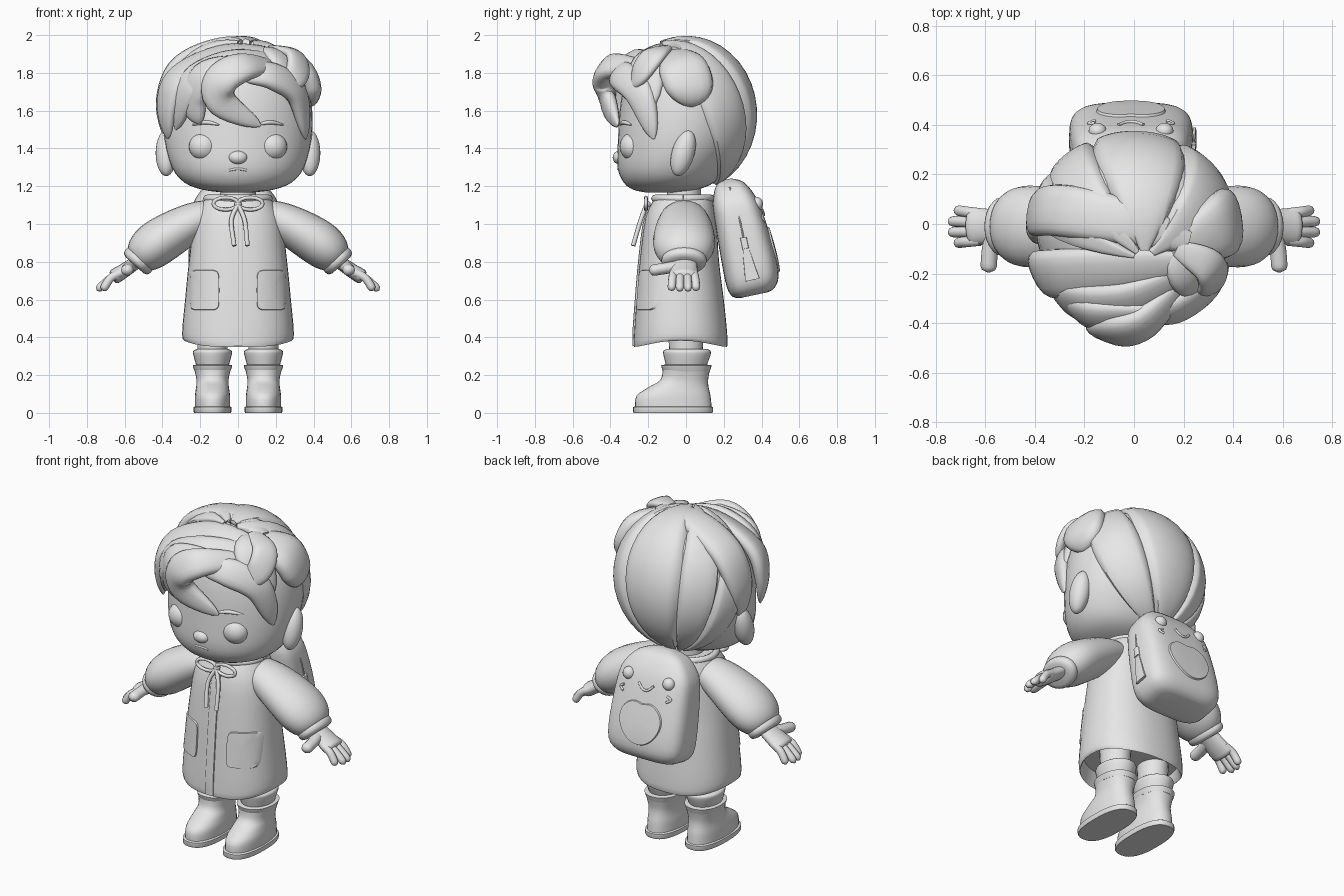
import bpy, bmesh, math
from math import sin, cos, pi, radians
from mathutils import Vector, Matrix

if "Cube" in bpy.data.objects:
    bpy.data.objects.remove(bpy.data.objects["Cube"])

grey = bpy.data.materials.new("plain_grey")
grey.diffuse_color = (0.8, 0.8, 0.8, 1)
grey.use_nodes = True
grey.node_tree.nodes["Principled BSDF"].inputs["Base Color"].default_value = grey.diffuse_color
HEAD = Vector((0, -0.02, 1.55))
SIDES = ((1, "left"), (-1, "right"))


def finish(name, bm, mat=None, angle=50):
    bmesh.ops.recalc_face_normals(bm, faces=bm.faces)
    me = bpy.data.meshes.new(name)
    bm.to_mesh(me)
    bm.free()
    me.materials.append(grey)
    ob = bpy.data.objects.new(name, me)
    bpy.context.collection.objects.link(ob)
    if mat:
        ob.matrix_world = mat
    bpy.ops.object.select_all(action='DESELECT')
    ob.select_set(True)
    bpy.context.view_layer.objects.active = ob
    bpy.ops.object.shade_smooth_by_angle(angle=radians(angle))
    return ob


def spline(rows, k):
    """Catmull-Rom through tuples of any length, k steps per span."""
    ext = [rows[0]] + list(rows) + [rows[-1]]
    out = []
    for i in range(1, len(ext) - 2):
        for j in range(k):
            t = j / k
            out.append(tuple(0.5 * (2*b + (c-a)*t + (2*a-5*b+4*c-d)*t*t + (3*b-a-3*c+d)*t**3)
                             for a, b, c, d in zip(ext[i-1], ext[i], ext[i+1], ext[i+2])))
    return out + [tuple(rows[-1])]


def spow(v, e):
    return math.copysign(abs(v) ** (2 / e), v)


def skin(name, rings, mat=None, angle=50):
    bm = bmesh.new()
    vs = [[bm.verts.new(p) for p in r] for r in rings]
    n = len(vs[0])
    for a, b in zip(vs, vs[1:]):
        for i in range(n):
            bm.faces.new((a[i], a[(i+1) % n], b[(i+1) % n], b[i]))
    bm.faces.new(vs[0])
    bm.faces.new(vs[-1])
    return finish(name, bm, mat, angle)


def loft(name, rows, cx=0, n=40, e=2.0, k=3, mat=None):
    """Rows of height, half width, front y, back y."""
    return skin(name, [[(cx + rx * spow(cos(2*pi*i/n), e),
                         (f+b)/2 + (b-f)/2 * spow(sin(2*pi*i/n), e), z) for i in range(n)]
                       for z, rx, f, b in spline(rows, k)], mat)


def surface(rows, e, back):
    """Front or back y of a loft as a function of x and z."""
    rows = spline(rows, 3)

    def y(x, z):
        for a, b in zip(rows, rows[1:]):
            if z <= b[0]:
                break
        t = min(1, max(0, (z - a[0]) / (b[0] - a[0])))
        rx, f, k = (p + (q - p) * t for p, q in zip(a[1:], b[1:]))
        return (f+k)/2 + back * (k-f)/2 * max(0, 1 - abs(x/rx) ** e) ** (1/e)
    return y


def even(t):
    return 1


def rounded(t):
    return math.sqrt(max(.04, 1 - max(0, (t - .8) / .2) ** 2))


def lens(t):
    return .25 + .75 * sin(pi * t)


def lock_shape(t):
    return (.4 + .6 * sin(min(1, t / .45) * pi / 2)) * (1 - .93 * max(0, (t - .45) / .55) ** 3)


def sweep(name, pts, a, b, up=None, shape=even, n=16, k=6, mat=None, e=2.0):
    """Tube of side radius a and depth radius b; up gives the depth direction."""
    P = [Vector(p) for p in spline(pts, k)]
    rings = []
    for i, p in enumerate(P):
        s = shape(i / (len(P) - 1))
        T = (P[min(i+1, len(P)-1)] - P[max(i-1, 0)]).normalized()
        N = Vector(up) if up else p - HEAD
        N = (N - T * N.dot(T)).normalized()
        S = T.cross(N)
        rings.append([p + S*a*s*spow(cos(2*pi*j/n), e) + N*b*s*spow(sin(2*pi*j/n), e) for j in range(n)])
    return skin(name, rings, mat)


def tube(name, pts, r, up=(0, 1, .01), mat=None):
    return sweep(name, pts, r, r, up, even, 8, 5, mat)


def ball(name, loc, scale, tilt=0, mat=None):
    bm = bmesh.new()
    bmesh.ops.create_uvsphere(bm, u_segments=24, v_segments=14, radius=1)
    bm.transform(Matrix.Translation(loc) @ Matrix.Rotation(radians(tilt), 4, 'X') @ Matrix.Diagonal((*scale, 1)))
    return finish(name, bm, mat)


def plate(name, cx, cz, hx, hz, surf, e, lift, mat=None, heart=0):
    """Thin patch lying on a surface, lifted outward."""
    rings, n = [], 40
    for s in (.02, .25, .5, .75, .96, 1):
        ring = []
        for i in range(n):
            u, v = s * spow(cos(2*pi*i/n), e), s * spow(sin(2*pi*i/n), e)
            x = cx + hx * u * (1 + heart * v)
            z = cz + hz * (v - heart * math.exp(-(u * 4) ** 2) * max(0, v))
            ring.append((x, surf(x, z) + (lift if s < 1 else -lift * .6), z))
        rings.append(ring)
    return skin(name, rings, mat, 30)


# head and face
loft("head", [(1.168, .09, -.22, -.03), (1.182, .19, -.28, .06), (1.22, .285, -.33, .15), (1.3, .35, -.362, .22),
              (1.45, .39, -.36, .3), (1.65, .388, -.345, .325), (1.8, .335, -.3, .275), (1.9, .23, -.2, .19),
              (1.945, .05, -.05, .05)], e=2.04)
ball("nose", (0, -.352, 1.352), (.05, .036, .036))
tube("mouth", [(-.045, -.353, 1.285), (0, -.358, 1.292), (.045, -.353, 1.285)], .007)
loft("neck", [(1.08, .1, -.1, .08), (1.25, .09, -.1, .08)], k=1)
for s, side in SIDES:
    ball(side + "_eye", (s*.182, -.283, 1.41), (.078, .068, .074))
    sweep(side + "_eyebrow", [(s*.1, -.35, 1.525), (s*.17, -.328, 1.538), (s*.24, -.288, 1.525)],
          .011, .012, (0, -1, 0), lens)
    ball(side + "_ear", (s*.38, -.015, 1.375), (.056, .06, .125), -16)

# back hair: bulging wedges running from crown to nape
axis = Vector((.1, -.38, .92)).normalized()
ex = (Vector((1, 0, 0)) - axis * axis.x).normalized()
ey = axis.cross(ex)
edges = [14, 58, 115, 148, 176]
bm = bmesh.new()
for a0, a1 in zip(edges, edges[1:]):
    grid = []
    for i in range(19):
        th = radians(6 + 166 * i / 18)
        row = []
        for j in range(13):
            v = j / 12
            az = radians(a0 + (a1 - a0) * v)
            r = (.975 + .03 * (1 - (2*v - 1) ** 4)) if 0 < j < 12 else .92
            d = (axis * cos(th) + (ex * cos(az) + ey * sin(az)) * sin(th)) * r
            row.append(bm.verts.new((d.x * .415, d.y * .375, 1.58 + d.z * .415)))
        grid.append(row)
    for a, b in zip(grid, grid[1:]):
        for j in range(12):
            bm.faces.new((a[j], a[j+1], b[j+1], b[j]))
finish("back_hair", bm)


# hair locks
def lock(name, pts, width, thick):
    sweep(name, pts, width, thick, None, lock_shape, e=2.4)


lock("side_lock_rear", [(.22, -.07, 1.92), (-.04, .01, 1.955), (-.3, .055, 1.85), (-.395, .04, 1.65),
                        (-.38, .01, 1.44)], .105, .045)
lock("side_lock_front", [(.22, -.16, 1.9), (-.05, -.18, 1.9), (-.31, -.2, 1.78), (-.375, -.2, 1.62), (-.37, -.19, 1.45)],
     .105, .045)
lock("fringe_sweep", [(.2, -.2, 1.87), (-.02, -.31, 1.85), (-.25, -.31, 1.74), (-.33, -.23, 1.5)], .1, .045)
lock("fringe_left", [(.06, -.36, 1.86), (-.16, -.365, 1.8), (-.235, -.325, 1.66), (-.2, -.325, 1.53)], .085, .045)
lock("fringe_curl", [(.2, -.24, 1.83), (.04, -.4, 1.835), (-.09, -.43, 1.76), (-.08, -.41, 1.64), (.12, -.36, 1.52)],
     .095, .05)
lock("fringe_right", [(.04, -.375, 1.78), (.17, -.34, 1.785), (.31, -.245, 1.69), (.36, -.17, 1.45)], .085, .045)
lock("crown_lock", [(.17, -.1, 1.92), (.25, -.2, 1.84), (.35, -.2, 1.6)], .11, .04)
lock("puff_lock", [(.2, -.08, 1.9), (.33, -.02, 1.83), (.38, .02, 1.72), (.385, .03, 1.62)], .135, .06)
lock("loose_curl", [(.17, -.1, 1.935), (.3, -.17, 1.895), (.31, -.25, 1.79), (.2, -.31, 1.71)], .075, .03)

# coat, hollow below with the hem rising at the sides
coat_rows = [(.35, .284, -.275, .217), (.42, .296, -.275, .218), (.6, .28, -.262, .2), (.8, .26, -.245, .175),
             (1.03, .228, -.215, .16), (1.14, .17, -.165, .14)]
coat = loft("coat", [(.44, .265, -.25, .19)] + coat_rows, e=2.3)
for v in coat.data.vertices:
    if v.co.z < .4:
        v.co.z += .035 * (abs(v.co.x) / .29) ** 4 * (.4 - v.co.z) / .05
coat_y = surface(coat_rows, 2.3, -1)
sweep("placket", [(0, coat_y(0, .355 + .072*i), .355 + .072*i) for i in range(11)], .027, .009, (0, -1, 0), k=2, e=6)
tube("collar", [(.165*cos(pi*i/12), -.015 + .15*sin(pi*i/12), 1.135) for i in range(25)], .02, (0, 0, 1))
ball("bow_knot", (0, -.205, 1.105), (.02, .018, .018))
for s, side in SIDES:
    plate(side + "_pocket", s*.178, .65, .08, .108, coat_y, 6, -.009)
    loop = [(s*.065*(1 - cos(pi*i/6)), -.212, 1.108 + .032*sin(pi*i/6)) for i in range(13)]
    tube(side + "_bow_loop", loop, .01)
    tube(side + "_bow_tail", [(0, -.21, 1.1), (s*.035, -.24, 1.02), (s*.035 + .015, -.28, .885)], .012)
    # sleeve, cuff and hand
    sweep(side + "_sleeve", [(s*.1, -.01, 1.05), (s*.22, -.01, 1.02), (s*.42, -.01, .905), (s*.53, -.01, .81)],
          .122, .165, (0, 1, 0), lambda t: .64 + .36 * sin(pi * t ** 1.7), 24)
    sweep(side + "_cuff", [(s*.505, -.01, .83), (s*.548, -.01, .782)], .09, .12, (0, 1, 0),
          lambda t: .7 + .3 * sin(pi * t) ** .5, 24)
    sweep(side + "_palm", [(s*.5, -.01, .825), (s*.6, -.01, .755), (s*.67, -.012, .712)], .042, .08, (0, 1, 0),
          lambda t: (.8 + .2 * t) * rounded(t), 20)
    for i in range(4):
        y0, y1, x1 = .042 - .036*i, .055 - .044*i, .75 - .03*abs(i - 1.5)
        sweep(f"{side}_finger_{i+1}", [(s*.62, y0, .742), (s*.675, (y0+y1)/2, .712), (s*(x1+.012), y1, .648)],
              .022, .022, (0, 1, 0), rounded, 12)
    sweep(side + "_thumb", [(s*.57, -.05, .775), (s*.582, -.11, .765), (s*.588, -.195, .752)], .033, .03,
          (0, 0, 1), rounded, 12)
    # leg, sock and boot
    cx = s * .135
    loft(side + "_leg", [(.2, .075, -.08, .08), (.5, .085, -.1, .1)], cx, 24, k=1)
    loft(side + "_sock", [(.23, .08, -.1, .1), (.3, .1, -.118, .128), (.328, .102, -.12, .13), (.338, .08, -.1, .11)],
         cx, 28)
    loft(side + "_sole", [(0, .097, -.277, .139), (.006, .1, -.28, .142), (.03, .1, -.28, .142), (.035, .09, -.27, .135)],
         cx, 32, 2.5, 1)
    loft(side + "_boot", [(.03, .093, -.27, .136), (.09, .093, -.262, .13), (.135, .087, -.2, .12),
                          (.175, .085, -.135, .117), (.235, .097, -.123, .128)], cx, 32, 2.25)
    loft(side + "_boot_rim", [(.22, .094, -.12, .126), (.235, .1, -.128, .131), (.252, .105, -.132, .136),
                              (.256, .085, -.11, .11)], cx, 32, 2.2, 1)

# backpack, built upright and tilted forward at the top
tilt = Matrix.Translation((-.012, .368, .625)) @ Matrix.Rotation(radians(12), 4, 'X')
pack_rows = [(0, .15, -.08, .07), (.015, .2, -.12, .105), (.07, .242, -.14, .14), (.2, .25, -.14, .147),
             (.42, .238, -.13, .128), (.52, .212, -.12, .105), (.6, .14, -.09, .06), (.63, .04, -.05, 0)]
loft("backpack", pack_rows, n=48, e=3.6, mat=tilt)
pack_y = surface(pack_rows, 3.6, 1)
plate("belly_patch", 0, .22, .14, .13, pack_y, 2, .009, tilt, .15)


def pack_curve(name, pts):
    tube(name, [(x, pack_y(x, z) + .002, z) for x, z in pts], .007, (0, 1, 0), tilt)


pack_curve("smile", [(x * .025, .405 + .009 * x * x) for x in range(-2, 3)])
for s, side in SIDES:
    ball(side + "_pack_eye", (s*.135, .108, .47), (.036, .032, .036), mat=tilt)
    pack_curve(side + "_pack_cheek", [(s*.145, .405), (s*.17, .388), (s*.145, .37)])
# zip on one side of the pack
sweep("zip_slider", [(.246, 0, .31), (.25, 0, .25)], .017, .014, (1, 0, 0), mat=tilt, e=4)
sweep("zip_pull", [(.254, 0, .25), (.256, 0, .08)], .04, .008, (1, 0, 0), lambda t: .4 + .6 * t, mat=tilt, e=5)
tube("zip_seam", [(.247, 0, .27), (.236, 0, .42), (.165, -.015, .585)], .004, (0, 1, 0), tilt)
